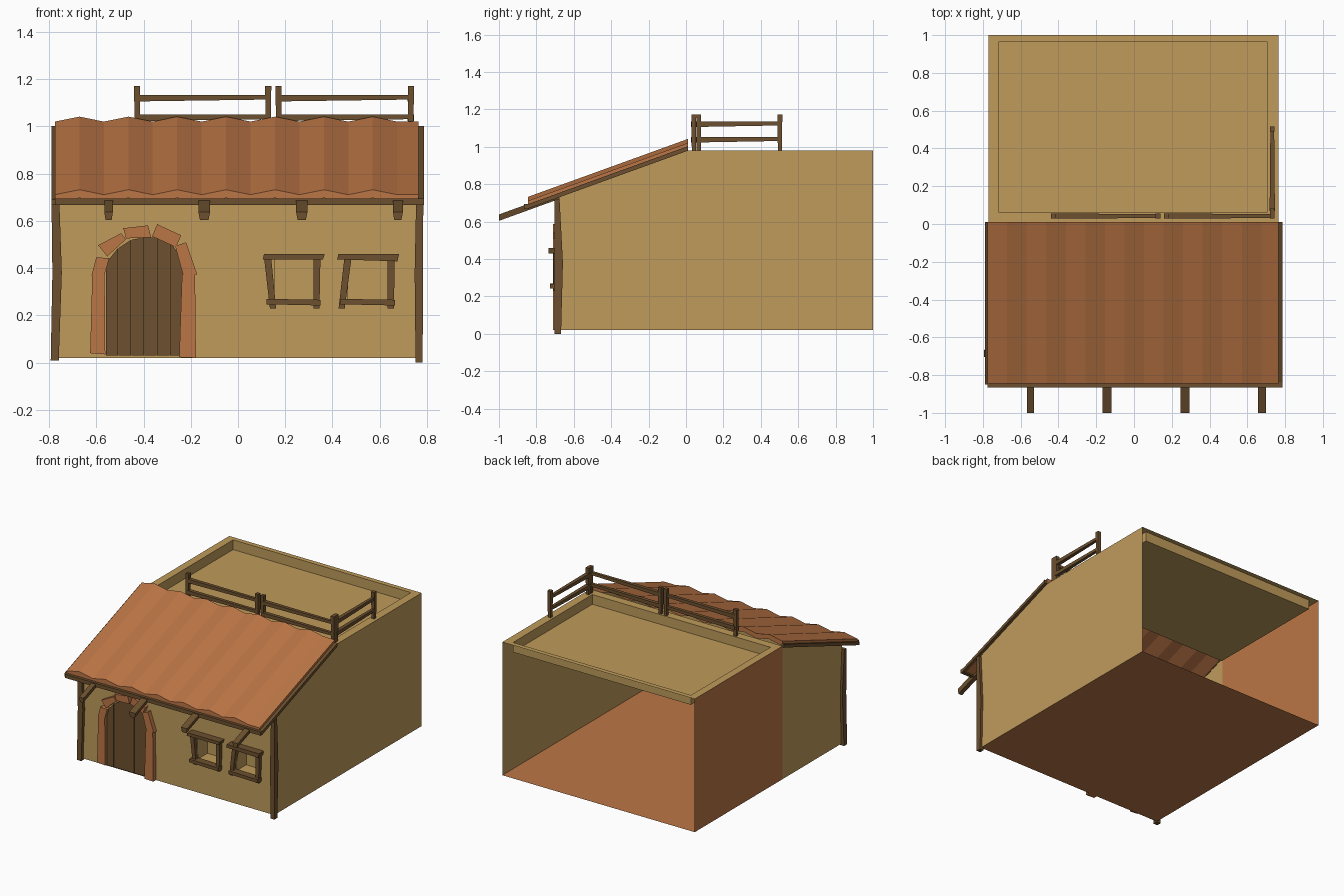
import bpy
from mathutils import Vector

if "Cube" in bpy.data.objects:
    bpy.data.objects.remove(bpy.data.objects["Cube"])


def material(name, rgb):
    m = bpy.data.materials.new(name)
    m.diffuse_color = (*rgb, 1)
    m.use_nodes = True
    m.node_tree.nodes["Principled BSDF"].inputs["Base Color"].default_value = m.diffuse_color
    return m


PLASTER = material("plaster", (0.52, 0.33, 0.105))
CLAY = material("clay", (0.50, 0.18, 0.06))
WOOD = material("wood", (0.15, 0.08, 0.028))
SLOPE = 0.362


def mesh(name, verts, faces, mat):
    me = bpy.data.meshes.new(name)
    me.from_pydata([tuple(v) for v in verts], [], faces)
    me.materials.append(mat)
    ob = bpy.data.objects.new(name, me)
    bpy.context.collection.objects.link(ob)
    return ob


def loft(name, rings, mat):
    """Closed solid through matching rings of points."""
    n = len(rings[0])
    verts = [p for r in rings for p in r]
    faces = [tuple(range(n))[::-1], tuple(range(len(verts) - n, len(verts)))]
    for k in range(len(rings) - 1):
        for i in range(n):
            a, b = k * n + i, k * n + (i + 1) % n
            faces.append((a, b, b + n, a + n))
    return mesh(name, verts, faces, mat)


def front_prism(name, poly, y0, y1, mat):
    """Outline in x,z pushed along y."""
    return loft(name, [[(x, y, z) for x, z in poly] for y in (y1, y0)], mat)


def side_prism(name, poly, x0, x1, mat):
    """Outline in y,z pushed along x."""
    return loft(name, [[(x, y, z) for y, z in poly] for x in (x0, x1)], mat)


def bar(name, a, b, w0, w1, mat=WOOD):
    """Square bar from a to b, tapering from w0 to w1."""
    a, b = Vector(a), Vector(b)
    d = (b - a).normalized()
    u = d.cross(Vector((0, 1, 0)) if abs(d.z) > 0.5 else Vector((0, 0, 1))).normalized()
    v = d.cross(u)
    return loft(name, [[p + (u * s + v * t) * w / 2 for s, t in ((-1, -1), (1, -1), (1, 1), (-1, 1))]
                       for p, w in ((a, w0), (b, w1))], mat)


# Shell: floor and side walls, back left open
L, R, F, B, Z0, Z1 = -0.77, 0.765, -0.68, 1.0, 0.02, 0.98
ZF = Z1 + SLOPE * F
mesh("floor", [(L, F, Z0), (R, F, Z0), (R, B, Z0), (L, B, Z0)], [(0, 1, 2, 3)], CLAY)
mesh("right_wall", [(R, F, Z0), (R, B, Z0), (R, B, Z1), (R, 0, Z1), (R, F, ZF)], [(0, 1, 2, 3, 4)], PLASTER)
mesh("left_front_wall", [(L, F, Z0), (L, F, ZF), (L, 0, Z1), (L, 0, Z0)], [(0, 1, 2, 3)], PLASTER)
mesh("left_back_wall", [(L, 0, Z0), (L, 0, Z1), (L, B, Z1), (L, B, Z0)], [(0, 1, 2, 3)], CLAY)

# Front wall with two recessed windows
xs = [L, 0.155, 0.325, 0.465, 0.645, R]
zs = [Z0, 0.26, 0.445, ZF]
verts = [(x, F, z) for z in zs for x in xs]
faces = []
for j in range(3):
    for i in range(5):
        a = j * 6 + i
        q = (a, a + 1, a + 7, a + 6)
        if j == 1 and i in (1, 3):
            k = len(verts)
            verts += [(verts[c][0], F + 0.11, verts[c][2]) for c in q]
            faces.append((k, k + 1, k + 2, k + 3))
            faces += [(q[s], q[(s + 1) % 4], k + (s + 1) % 4, k + s) for s in range(4)]
        else:
            faces.append(q)
mesh("front_wall", verts, faces, PLASTER)

# Flat roof with raised rim
rects = [(L, R, 0, B, Z1), (-0.715, 0.705, 0.06, 0.965, Z1), (-0.715, 0.705, 0.06, 0.965, 0.91)]
verts = [p for x0, x1, y0, y1, z in rects for p in ((x0, y0, z), (x1, y0, z), (x1, y1, z), (x0, y1, z))]
faces = [(8, 9, 10, 11)]
for k in (0, 4):
    faces += [(k + i, k + (i + 1) % 4, k + 4 + (i + 1) % 4, k + 4 + i) for i in range(4)]
mesh("flat_roof", verts, faces, PLASTER)

# Corrugated sloping roof
wave = [(-0.775 + 0.1035 * i, 1.038 if i % 2 else 1.017) for i in range(15)] + [(0.765, 1.017)]
under = [(x, z - 0.035) for x, z in reversed(wave)]
n = len(wave)
rings = [[(x, y, z + SLOPE * y) for x, z in wave + under] for y in (0.01, -0.845)]
verts = rings[0] + rings[1]
m = 2 * n
faces = [(i, (i + 1) % m, m + (i + 1) % m, m + i) for i in range(m)]
for o in (0, m):
    faces += [(o + i, o + i + 1, o + m - 2 - i, o + m - 1 - i) for i in range(n - 1)]
mesh("sloping_roof", verts, faces, CLAY)

# Roof edge boards
for name, x0, x1 in (("left", -0.79, -0.768), ("right", 0.763, 0.787)):
    side_prism(name + "_roof_board", [(y, z + SLOPE * y) for y, z in
               ((-0.85, 0.975), (0.01, 0.975), (0.01, 0.999), (-0.85, 0.999))], x0, x1, WOOD)
side_prism("front_roof_board", [(-0.865, 0.668), (-0.84, 0.668), (-0.84, 0.695), (-0.865, 0.695)],
           -0.775, 0.787, WOOD)

# Beams poking out below the roof
for i, (x, w) in enumerate(((-0.548, 0.036), (-0.143, 0.05), (0.27, 0.048), (0.677, 0.042))):
    rings = []
    for y in (-0.60, -1.0):
        t, b = 1.0 + SLOPE * y, 0.966 + SLOPE * y
        rings.append([(x - w / 2, y, t), (x + w / 2, y, t), (x + w * 0.36, y, b), (x - w * 0.36, y, b)])
    loft(f"roof_beam_{i + 1}", rings, WOOD)

# Corner posts, slightly crooked
for name, rows in (("left", ((-0.793, -0.759, 0.01), (-0.786, -0.746, 0.38), (-0.79, -0.757, 0.70))),
                   ("right", ((0.752, 0.782, 0.0), (0.748, 0.783, 0.38), (0.755, 0.785, 0.72)))):
    bulge = (0, 0.01, -0.008)
    loft(name + "_corner_post", [[(x0, -0.703, z), (x1, -0.703, z), (x1, -0.668 + d, z), (x0, -0.668 + d, z)]
                                 for (x0, x1, z), d in zip(rows, bulge)], WOOD)

# Door planks
tops = (0.42, 0.485, 0.52, 0.53, 0.53, 0.51, 0.44)
for i in range(6):
    x0 = -0.56 + 0.0545 * i
    front_prism(f"door_plank_{i + 1}", [(x0, 0.03), (x0 + 0.052, 0.03), (x0 + 0.052, tops[i + 1]), (x0, tops[i])],
                -0.692, -0.672, WOOD)

# Stone door surround
stones = [
    ((-0.626, 0.04), (-0.562, 0.035), (-0.565, 0.37), (-0.617, 0.37)),
    ((-0.62, 0.37), (-0.567, 0.366), (-0.545, 0.442), (-0.60, 0.446)),
    ((-0.592, 0.497), (-0.554, 0.45), (-0.474, 0.522), (-0.495, 0.548)),
    ((-0.486, 0.569), (-0.474, 0.526), (-0.368, 0.53), (-0.381, 0.581)),
    ((-0.364, 0.535), (-0.262, 0.488), (-0.241, 0.539), (-0.342, 0.586)),
    ((-0.266, 0.493), (-0.233, 0.374), (-0.173, 0.374), (-0.22, 0.51)),
    ((-0.249, 0.023), (-0.178, 0.02), (-0.182, 0.374), (-0.237, 0.374)),
]
for i, q in enumerate(stones):
    front_prism(f"door_stone_{i + 1}", q, -0.712, -0.672, CLAY)

# Window frames
for i, (x, lean) in enumerate(((0.235, 0.012), (0.55, -0.012))):
    tag = f"window_{i + 1}_"
    for side, s in (("left", -1), ("right", 1)):
        c, k = x + s * 0.098, lean if s < 0 else 0
        front_prism(tag + side + "_jamb", [(c - 0.014 + k, 0.23), (c + 0.012 + k, 0.23),
                    (c + 0.016 - k, 0.44), (c - 0.014 - k, 0.44)], -0.708, -0.672, WOOD)
    front_prism(tag + "lintel", [(x - 0.13, 0.437), (x + 0.125, 0.433 + lean / 3), (x + 0.132, 0.46), (x - 0.125, 0.46)],
                -0.735, -0.675, WOOD)
    front_prism(tag + "sill", [(x - 0.115, 0.247), (x + 0.115, 0.242), (x + 0.115, 0.266), (x - 0.115, 0.27)],
                -0.728, -0.675, WOOD)

# Rooftop fence: three sections of two posts and two rails
sections = [((-0.427, 0.042), (0.128, 0.042)), ((0.172, 0.042), (0.732, 0.042)), ((0.732, 0.068), (0.732, 0.502))]
for i, (a, b) in enumerate(sections):
    for j, p in enumerate((a, b)):
        bar(f"fence_{i + 1}_post_{j + 1}", (*p, 0.975), (*p, 1.172), 0.022, 0.026)
    for j, z in enumerate((1.037, 1.12)):
        bar(f"fence_{i + 1}_rail_{j + 1}", (*a, z), (*b, z + 0.004), 0.028, 0.02)
